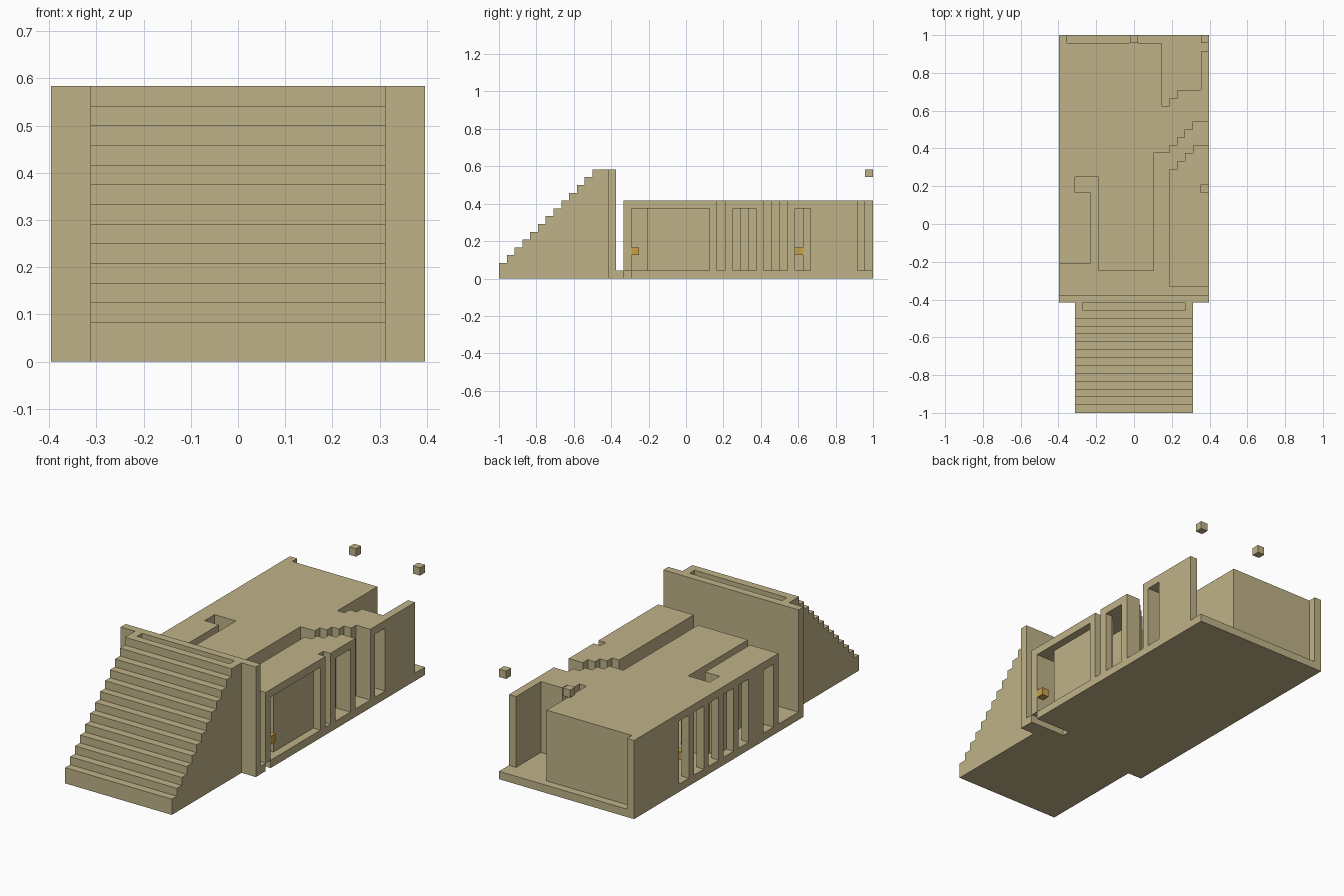
import bpy
import bmesh
from mathutils import Vector

if "Cube" in bpy.data.objects:
    bpy.data.objects.remove(bpy.data.objects["Cube"], do_unlink=True)

U = 1 / 24          # size of one block
ROOF = 9            # layer of the roof slab
TOP = 14            # height of the front wall


def material(name, rgb):
    m = bpy.data.materials.new(name)
    m.use_nodes = True
    color = (*rgb, 1)
    m.diffuse_color = color
    m.node_tree.nodes["Principled BSDF"].inputs["Base Color"].default_value = color
    return m


sand = material("sandstone", (0.53, 0.45, 0.25))
amber = material("amber lamp", (0.6, 0.35, 0.06))


def rect(x0, y0, x1, y1):
    """Plan cells in a rectangle, x counted from the -x side."""
    return {(x, y) for x in range(x0, x1) for y in range(y0, y1)}


def stack(plan, z0, z1):
    return {(x, y, z) for x, y in plan for z in range(z0, z1)}


def build(name, cells, mat=sand):
    """Skin the outside of a set of blocks and merge flat faces."""
    bm = bmesh.new()
    verts = {}

    def vert(p):
        if p not in verts:
            verts[p] = bm.verts.new(((p[0] - 9.5) * U, p[1] * U, p[2] * U))
        return verts[p]

    for c in cells:
        for axis in range(3):
            for side in (0, 1):
                n = list(c)
                n[axis] += 2 * side - 1
                if tuple(n) in cells:
                    continue
                a, b = (axis + 1) % 3, (axis + 2) % 3
                ring = []
                for da, db in ((0, 0), (1, 0), (1, 1), (0, 1)):
                    p = list(c)
                    p[axis] += side
                    p[a] += da
                    p[b] += db
                    ring.append(vert(tuple(p)))
                bm.faces.new(ring if side else ring[::-1])
    bmesh.ops.dissolve_limit(bm, angle_limit=0.01, verts=bm.verts[:], edges=bm.edges[:])
    mesh = bpy.data.meshes.new(name)
    bm.to_mesh(mesh)
    bm.free()
    mesh.materials.append(mat)
    ob = bpy.data.objects.new(name, mesh)
    bpy.context.collection.objects.link(ob)
    return ob


def hall(name, plan, windows):
    """Hollow building: roof slab over one-block walls with window gaps."""
    walls = {(x, y) for x, y in plan
             if not {(x + 1, y), (x - 1, y), (x, y + 1), (x, y - 1)} <= plan}
    return build(name, stack(plan, ROOF, ROOF + 1) | stack(walls - windows, 1, ROOF))


# Floor slab, with a shallow gap below the right hall's front wall
build("floor", stack(rect(0, -9, 19, 24) - rect(14, -8, 19, -7), 0, 1))

# Left hall with alcove, stepped passage side and stepped rear court
left = rect(0, -6, 12, 23) | rect(0, 23, 1, 24)
left -= rect(0, -6, 4, -5) | rect(4, -6, 5, 6) | rect(2, 4, 5, 6)
for x, y0, y1 in ((12, 9, 23), (13, 9, 15), (14, 10, 16), (15, 11, 17),
                  (16, 12, 17), (17, 13, 17), (18, 13, 22)):
    left |= rect(x, y0, x + 1, y1)
windows = rect(18, 14, 19, 16)
for y in (-4, 1, 4, 7, 10, 13):
    windows |= rect(0, y, 1, y + 2)
hall("left_hall", left, windows)

# Right hall with a slit, a wide opening and a stepped end
right = rect(14, -8, 19, 7)
for x, y1 in ((15, 8), (16, 9), (17, 10), (18, 10)):
    right |= rect(x, 7, x + 1, y1)
right -= rect(18, 4, 19, 5)
hall("right_hall", right, rect(18, -7, 19, 3) | rect(18, 6, 19, 9))
build("inner_screen", stack(rect(17, -5, 18, 4), 1, ROOF))

# Solid staircase with a trough on top, and the wall behind it
stairs = set()
for k in range(14):
    stairs |= stack(rect(2, k - 24, 17, k - 23), 0, min(k + 2, TOP))
stairs -= stack(rect(3, -11, 16, -10), TOP - 1, TOP)
build("staircase", stairs)
build("front_wall", stack(rect(0, -10, 19, -9), 0, TOP))

# Floating blocks above the rear edge
for name, x in (("floating_block_middle", 9), ("floating_block_left", 18)):
    build(name, {(x, 23, TOP - 1)})

# Wall lamps
for name, x, y in (("lamp_front", 18, -7), ("lamp_chamber", 14, 14), ("lamp_hall", 1, 12)):
    build(name, {(x, y, 3)}, amber)
